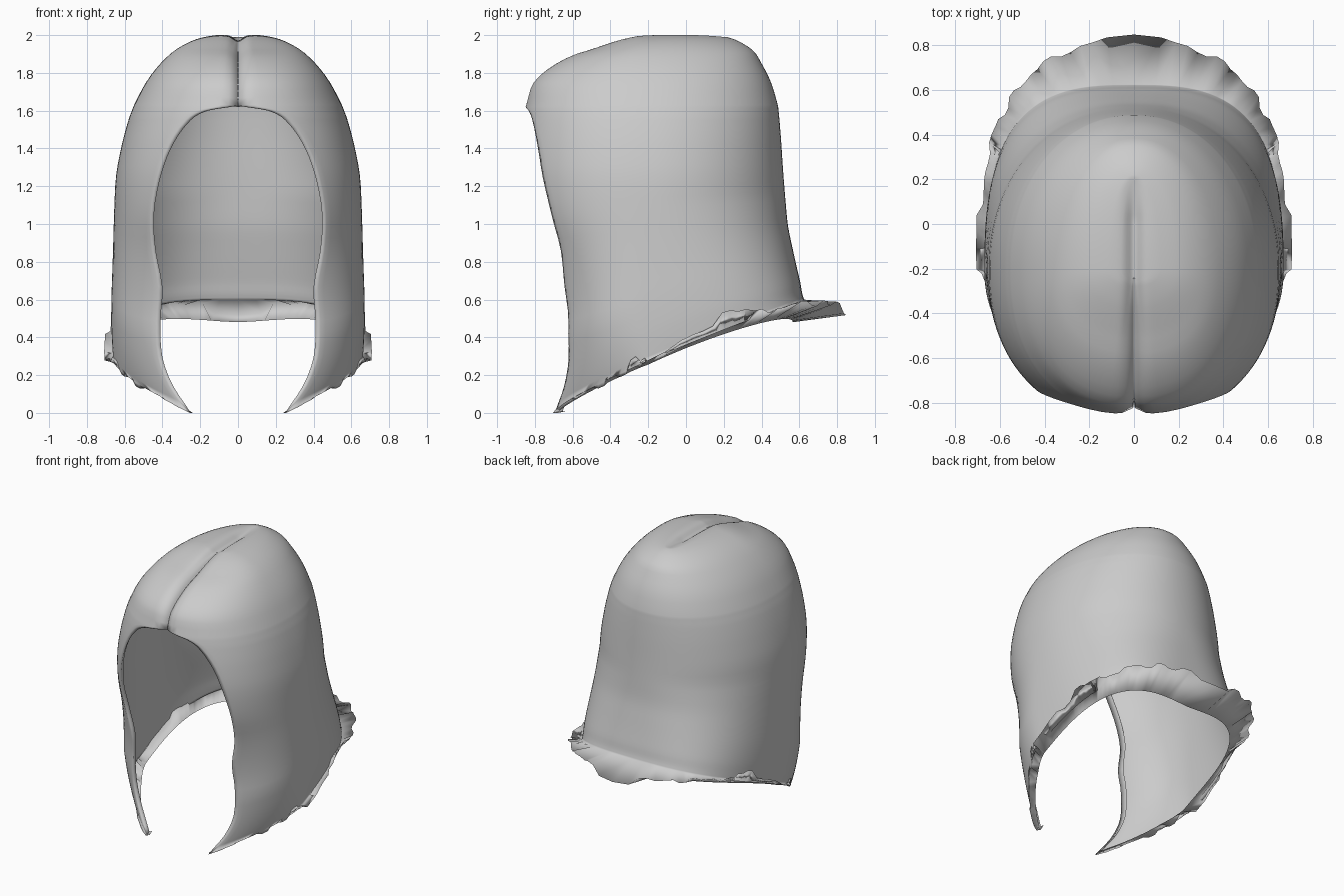
import bpy, bmesh, math, random
from mathutils import Vector

random.seed(7)
if "Cube" in bpy.data.objects:
    bpy.data.objects.remove(bpy.data.objects["Cube"])

# Horizontal sections: height, half width, front y, back y, half width of face opening
SECTIONS = [
    (0, .66, -.8, .625, .25), (.1, .665, -.77, .615, .34), (.25, .67, -.735, .605, .4),
    (.45, .67, -.71, .585, .41), (.65, .665, -.73, .563, .4), (.85, .66, -.78, .54, .435),
    (1.05, .655, -.855, .527, .445), (1.25, .645, -.885, .515, .41), (1.42, .615, -.88, .505, .345),
    (1.55, .58, -.865, .495, .25), (1.6, .562, -.857, .49, .16), (1.63, .55, -.85, .486, 0),
    (1.75, .487, -.81, .45, 0), (1.85, .41, -.69, .4, 0), (1.93, .32, -.52, .35, 0),
    (1.98, .22, -.38, .28, 0), (2, .12, -.28, .22, 0), (2.002, .06, -.25, .2, 0),
    (2.002, .02, -.24, .19, 0), (2.002, 0, -.24, .19, 0)]
ROW_STEPS, COLUMNS, CENTRE_Y = 3, 48, -.2


def clamp(value):
    return min(1, max(0, value))


def smooth_rows(keys, steps):
    """Smooth curve through the section values, spaced by distance."""
    keys = [Vector(k) for k in keys]
    at = [0]
    for a, b in zip(keys, keys[1:]):
        at.append(at[-1] + (b - a).xyz.length)
    last = len(keys) - 1
    slopes = []
    for i in range(last + 1):
        lo, hi = max(i - 1, 0), min(i + 1, last)
        slopes.append((keys[hi] - keys[lo]) / (at[hi] - at[lo]))
    rows = []
    for i in range(last):
        gap = at[i + 1] - at[i]
        for s in range(steps):
            t = s / steps
            ease = t * t * (3 - 2 * t)
            rows.append(keys[i] * (1 - ease) + keys[i + 1] * ease
                        + slopes[i] * gap * t * (1 - t) ** 2
                        - slopes[i + 1] * gap * t * t * (1 - t))
    return rows + [keys[-1]]


def outward(p, amount, dz):
    """Shift a point away from the head's vertical axis."""
    way = Vector((p.x, p.y - CENTRE_Y, 0)).normalized()
    q = p + way * amount + Vector((0, 0, dz))
    if p.x < 1e-5:
        q.x = 0
    return q


def section_points(z, w, front, back, opening):
    w, opening = max(w, 0), max(opening, 0)
    # The tips curl in at the front; the lower back is squarer than the crown
    front_power = 2.3 - .8 * clamp(1 - z / .4)
    back_power = 2.1 + .9 * clamp(1 - z / 1.1)
    start = math.asin(min(1, opening / w) ** (front_power / 2)) if w > .01 else 0
    points = []
    for c in range(COLUMNS + 1):
        a = start + (math.pi - start) * c / COLUMNS
        ahead = math.cos(a) > 0
        power = front_power if ahead else back_power
        x = w * max(0, math.sin(a)) ** (2 / power) if c < COLUMNS else 0
        reach = abs(math.cos(a)) ** (2 / power)
        y = CENTRE_Y + reach * ((front if ahead else back) - CENTRE_Y)
        # The hem climbs towards the back, and the crown is slightly domed
        rise = .6 * max(0, (y + .7) / 1.325) ** .8
        lift = rise * max(0, 1 - z / 1.4) ** 1.5
        dome = .15 * clamp((z - 1.9) / .1) * (y + .05) ** 2
        # Each side rounds over into the parting, which fades out behind the crown
        groove = 0
        if opening < .08:
            groove = math.exp(-(x / .035) ** 2) * clamp((.22 - y) / .2)
        y += .025 * groove * clamp((w - .1) / .3)
        points.append(Vector((x, y, z + lift - dome - .03 * groove * clamp((z - 1.6) / .3))))
    # Rolled lip of the face opening, which becomes the bottom of the parting above it
    first = points[0]
    if opening > .01:
        lip = first + Vector((.012, .05, .01))
        first.y += .008
    else:
        lip = Vector((0, first.y + .02 * clamp((w - .1) / .3), first.z - .008 * clamp(w / .1)))
        first.x = min(.004, w)
    return [lip] + points


rows = [section_points(*r) for r in smooth_rows(SECTIONS, ROW_STEPS)]

# Ragged hem: a flared edge and its underside turning inwards
flare, under = [], []
for i, p in enumerate(rows[0]):
    t = max(0, i - 1) / COLUMNS
    rough = clamp(t * 4)
    side = clamp((t - .3) * 5)
    if i % 2 == 0:
        ragged = random.uniform(-.02, .02)
        tilt = random.uniform(-.035, .045)
    spread = .01 + .035 * side + .17 * clamp(t * 2 - 1) ** 1.5
    drop = side * (.09 * math.sin(t * math.pi) - .07 * t * t)
    flare.append(outward(p, spread + rough * ragged, drop + rough * tilt))
    under.append(outward(p, -.02 - .04 * rough, -.12 * t * t))
rows = [under, flare] + rows

bm = bmesh.new()
grid = [[bm.verts.new(p) for p in row] for row in rows]
for low, high in zip(grid, grid[1:]):
    for c in range(len(low) - 1):
        bm.faces.new((low[c], low[c + 1], high[c + 1], high[c]))
bmesh.ops.remove_doubles(bm, verts=bm.verts, dist=.0004)
bmesh.ops.recalc_face_normals(bm, faces=bm.faces)
mesh = bpy.data.meshes.new("bob_hair")
bm.to_mesh(mesh)
bm.free()
hair = bpy.data.objects.new("bob_hair", mesh)
bpy.context.collection.objects.link(hair)

# Mirror the half across the parting
mirror = hair.modifiers.new("mirror", 'MIRROR')
mirror.use_clip = True
mirror.merge_threshold = .001

# One plain grey
grey = bpy.data.materials.new("light_grey")
grey.use_nodes = True
colour = (.6, .6, .6, 1)
grey.diffuse_color = colour
grey.node_tree.nodes["Principled BSDF"].inputs["Base Color"].default_value = colour
mesh.materials.append(grey)

bpy.context.view_layer.objects.active = hair
hair.select_set(True)
bpy.ops.object.shade_smooth()
